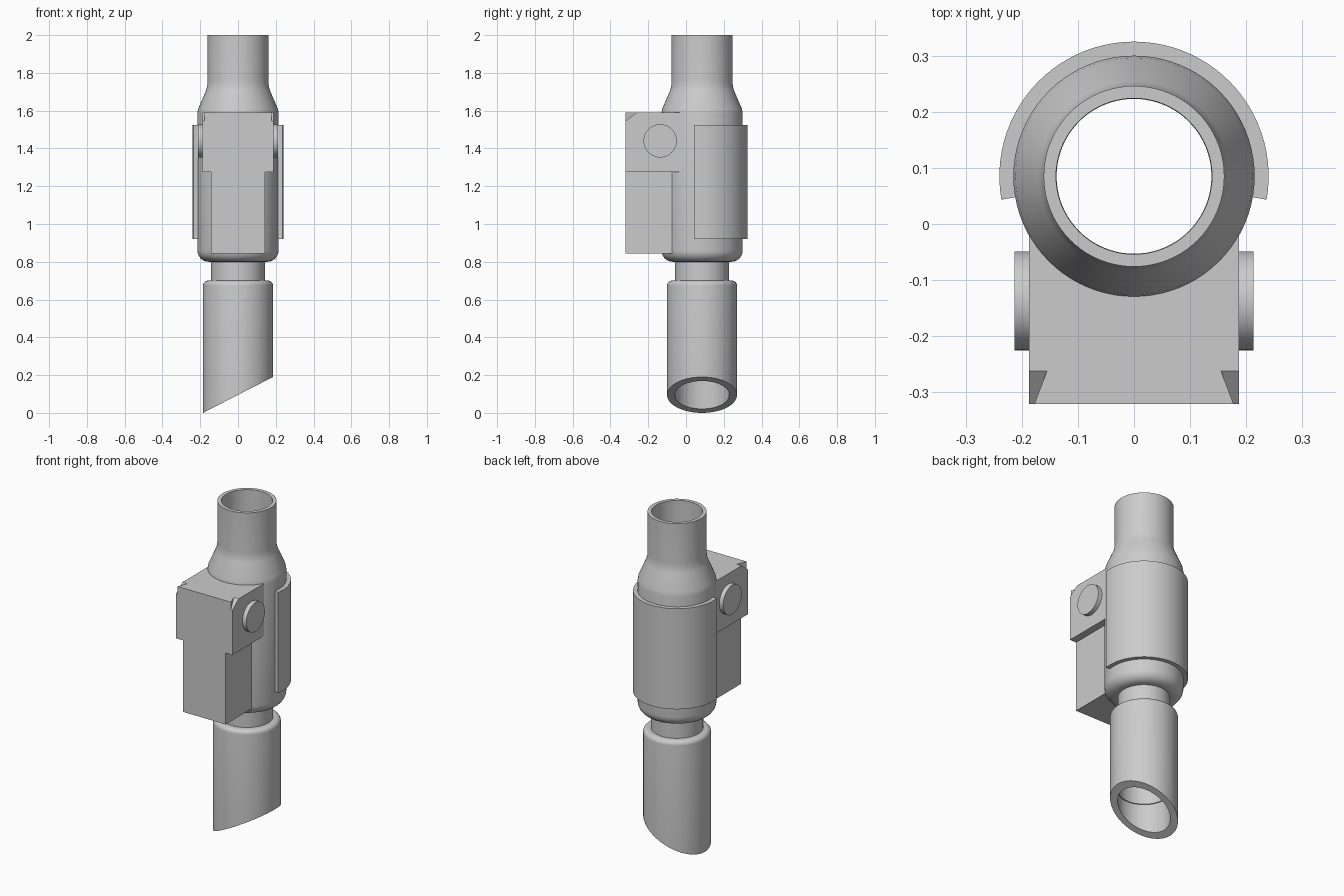
import bpy, bmesh, math

if "Cube" in bpy.data.objects:
    bpy.data.objects.remove(bpy.data.objects["Cube"])

AXIS_Y = 0.085          # the round parts share this vertical axis
SEG = 80

grey = bpy.data.materials.new("light_grey")
grey.diffuse_color = (0.6, 0.6, 0.6, 1)
grey.use_nodes = True
grey.node_tree.nodes["Principled BSDF"].inputs["Base Color"].default_value = grey.diffuse_color


def finish(bm, name, smooth=True):
    bmesh.ops.recalc_face_normals(bm, faces=bm.faces)
    mesh = bpy.data.meshes.new(name)
    bm.to_mesh(mesh)
    bm.free()
    ob = bpy.data.objects.new(name, mesh)
    bpy.context.collection.objects.link(ob)
    mesh.materials.append(grey)
    bpy.ops.object.select_all(action='DESELECT')
    ob.select_set(True)
    bpy.context.view_layer.objects.active = ob
    if smooth:
        bpy.ops.object.shade_smooth_by_angle(angle=math.radians(30))
    return ob


def lathe(name, profile):
    """Revolve a closed (radius, z) loop; z may be a function of x."""
    bm = bmesh.new()
    rings = []
    for i in range(SEG):
        a = 2 * math.pi * i / SEG
        ring = []
        for r, z in profile:
            x = r * math.cos(a)
            ring.append(bm.verts.new((x, AXIS_Y + r * math.sin(a), z(x) if callable(z) else z)))
        rings.append(ring)
    n = len(profile)
    for i in range(SEG):
        p, q = rings[i], rings[(i + 1) % SEG]
        for j in range(n):
            k = (j + 1) % n
            bm.faces.new((p[j], q[j], q[k], p[k]))
    return finish(bm, name)


def prism(name, outline, z0, z1):
    bm = bmesh.new()
    low = [bm.verts.new((x, y, z0)) for x, y in outline]
    high = [bm.verts.new((x, y, z1)) for x, y in outline]
    bm.faces.new(low)
    bm.faces.new(high)
    n = len(outline)
    for i in range(n):
        j = (i + 1) % n
        bm.faces.new((low[i], low[j], high[j], high[i]))
    return finish(bm, name)


def arc(r, a0, a1, n):
    pts = []
    for i in range(n + 1):
        a = math.radians(a0 + (a1 - a0) * i / n)
        pts.append((r * math.cos(a), AXIS_Y + r * math.sin(a)))
    return pts


def fillet(cr, cz, rad, a0, a1, n=6):
    return [(cr + rad * math.cos(math.radians(a0 + (a1 - a0) * i / n)),
             cz + rad * math.sin(math.radians(a0 + (a1 - a0) * i / n))) for i in range(n + 1)]


# Main body: neck, rounded bottom, tapered shoulder and top pipe
lathe("main_body",
      [(0.138, 0.70), (0.143, 0.70), (0.143, 0.80)]
      + fillet(0.155, 0.86, 0.06, -90, 0)
      + [(0.215, 1.585), (0.211, 1.61), (0.170, 1.705), (0.163, 1.73), (0.161, 1.76),
         (0.161, 2.0), (0.139, 2.0)])


# Lower tube with a slanted mouth and a slightly wider bore at the end
def slant(x):
    return 0.095 + x * 0.095 / 0.185


lathe("lower_tube",
      [(0.144, slant), (0.185, slant)]
      + fillet(0.160, 0.675, 0.025, 0, 90)
      + [(0.138, 0.70), (0.138, 0.21), (0.144, 0.21)])

# Wrap-around shell on the back
prism("back_shell", arc(0.24, -10, 190, 48) + arc(0.212, 190, -10, 48), 0.92, 1.525)


# Front housing: wide head above a narrower base, both seated on the body
def housing(name, half, z0, z1):
    a = math.degrees(math.acos(half / 0.205))
    return prism(name, [(-half, -0.321), (half, -0.321)] + arc(0.205, -a, a - 180, 20), z0, z1)


housing("housing_base", 0.143, 0.845, 1.276)
head = housing("housing_head", 0.187, 1.275, 1.59)

# Sloped notches in the head's two top front corners
for s in (-1, 1):
    bm = bmesh.new()
    for y, x, z in ((-0.262, 0.155, 1.59), (-0.33, 0.181, 1.537)):
        for px in (x, 0.20):
            for pz in (z, 1.62):
                bm.verts.new((s * px, y, pz))
    bmesh.ops.convex_hull(bm, input=bm.verts)
    cutter = finish(bm, "notch_cutter", False)
    cutter.hide_render = True
    mod = head.modifiers.new("notch", 'BOOLEAN')
    mod.operation = 'DIFFERENCE'
    mod.solver = 'EXACT'
    mod.object = cutter
    bpy.context.view_layer.objects.active = head
    bpy.ops.object.modifier_apply(modifier=mod.name)
    bpy.data.objects.remove(cutter)

# Round side buttons
for s, side in ((-1, "left"), (1, "right")):
    bm = bmesh.new()
    bmesh.ops.create_cone(bm, cap_ends=True, segments=64, radius1=0.088, radius2=0.088, depth=0.04)
    for v in bm.verts:
        x, y, z = v.co
        v.co = (s * 0.193 + z, -0.137 + x, 1.44 + y)
    finish(bm, side + "_button")
